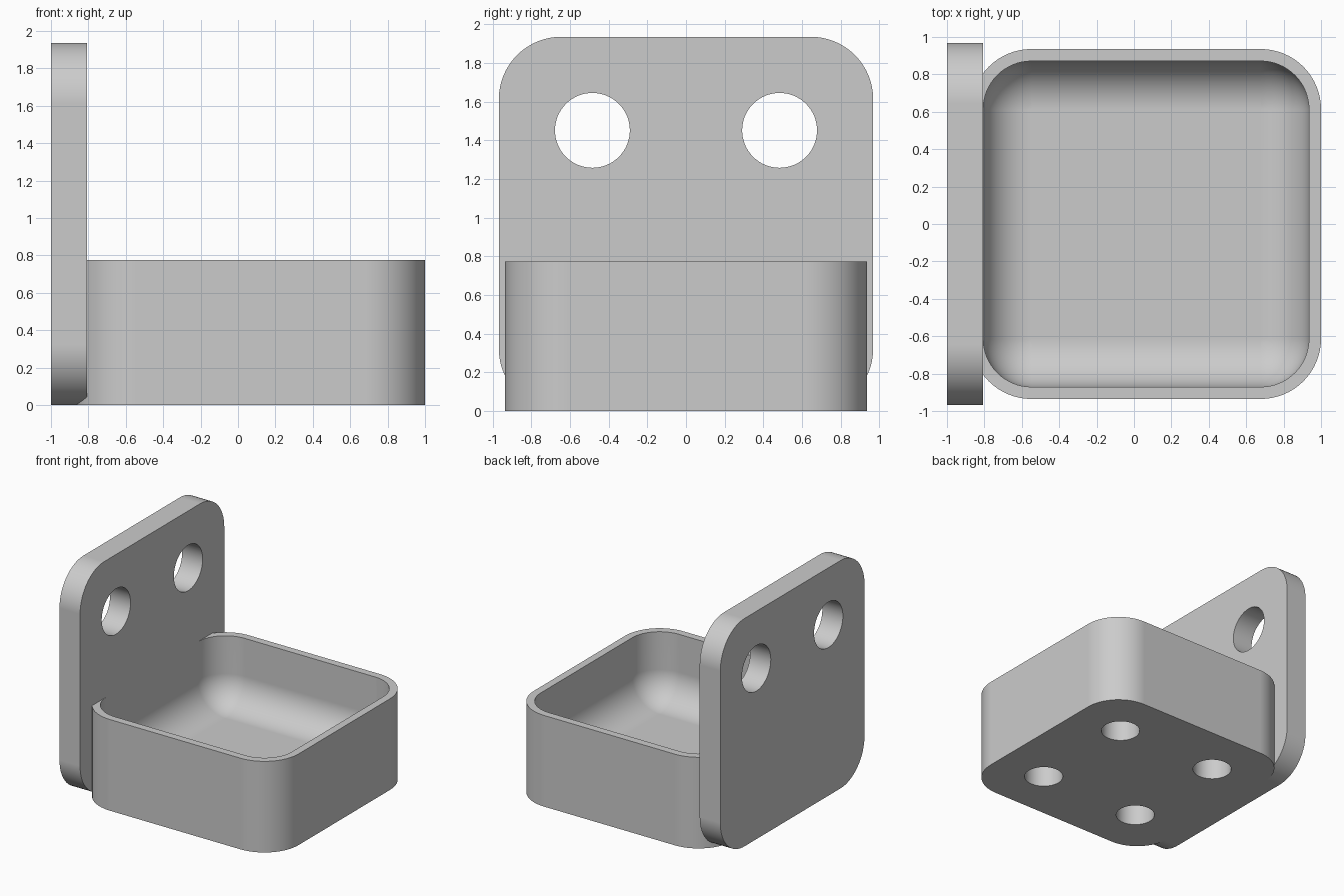
import bpy, bmesh, math
from mathutils import Matrix, Vector

cube = bpy.data.objects.get("Cube")
if cube:
    bpy.data.objects.remove(cube, do_unlink=True)

U = 2 / 31            # design unit: the whole model is 31 units long
SEG = 16              # segments per rounded corner

grey = bpy.data.materials.new("plain_grey")
grey.use_nodes = True
grey.diffuse_color = (0.6, 0.6, 0.6, 1)
grey.node_tree.nodes["Principled BSDF"].inputs["Base Color"].default_value = grey.diffuse_color


def rounded_ring(core_x, core_y, radius, z):
    """Outline of a rounded rectangle: corner centres at +-core, given radius."""
    points = []
    for quarter, (sx, sy) in enumerate([(1, 1), (-1, 1), (-1, -1), (1, -1)]):
        for i in range(SEG + 1):
            a = math.pi / 2 * (quarter + i / SEG)
            points.append(Vector((sx * core_x + radius * math.cos(a),
                                  sy * core_y + radius * math.sin(a), z)))
    return points


def loft(name, rings, matrix):
    """Solid skinned through a stack of equal rings and capped at both ends."""
    bm = bmesh.new()
    rows = [[bm.verts.new(p) for p in ring] for ring in rings]
    n = len(rows[0])
    for low, high in zip(rows, rows[1:]):
        for i in range(n):
            j = (i + 1) % n
            bm.faces.new((low[i], low[j], high[j], high[i]))
    bm.faces.new(rows[0][::-1])
    bm.faces.new(rows[-1])
    bmesh.ops.remove_doubles(bm, verts=bm.verts, dist=1e-5)
    bmesh.ops.transform(bm, matrix=matrix, verts=bm.verts)
    bmesh.ops.recalc_face_normals(bm, faces=bm.faces)
    mesh = bpy.data.meshes.new(name)
    bm.to_mesh(mesh)
    bm.free()
    mesh.materials.append(grey)
    obj = bpy.data.objects.new(name, mesh)
    bpy.context.collection.objects.link(obj)
    return obj


def drill(name, radius, length, location, axis="Z"):
    """Cylinder used as a hole cutter."""
    turn = (0, math.pi / 2, 0) if axis == "X" else (0, 0, 0)
    bpy.ops.mesh.primitive_cylinder_add(vertices=64, radius=radius, depth=length,
                                        location=location, rotation=turn)
    obj = bpy.context.object
    obj.name = name
    obj.data.materials.append(grey)
    return obj


def cut(target, cutters):
    """Subtract the cutters, discard them, and shade the result."""
    bpy.ops.object.select_all(action="DESELECT")
    bpy.context.view_layer.objects.active = target
    target.select_set(True)
    for cutter in cutters:
        cutter.hide_render = True
        mod = target.modifiers.new("cut", "BOOLEAN")
        mod.operation = "DIFFERENCE"
        mod.solver = "EXACT"
        mod.object = cutter
        bpy.ops.object.modifier_apply(modifier=mod.name)
    for cutter in cutters:
        bpy.data.objects.remove(cutter, do_unlink=True)
    bpy.ops.object.shade_smooth_by_angle(angle=math.radians(30))
    # Keep the large flat faces evenly shaded up to the rounded corners
    target.modifiers.new("even_shading", "WEIGHTED_NORMAL").keep_sharp = True


# Back plate: rounded square standing on edge, facing +x
plate_core, corner, thick = 10 * U, 5 * U, 3 * U
stand_up = Matrix.Translation((-1, 0, 15 * U)) @ Matrix.Rotation(math.pi / 2, 4, "Y")
back_plate = loft("back_plate",
                  [rounded_ring(plate_core, plate_core, corner, z) for z in (0, thick)],
                  stand_up)

# Two mounting holes through the plate
cut(back_plate, [drill("plate_hole", 3 * U, 6 * U,
                       (-1 + thick / 2, side * 7.5 * U, 22.5 * U), "X")
                 for side in (-1, 1)])

# Tray: open rounded box whose rear wall is buried in the plate
height, floor, wall = 12 * U, 3 * U, U
core = 9.5 * U
place = Matrix.Translation((1 - 14.5 * U, 0, 0))
tray = loft("tray", [rounded_ring(core, core, corner, z) for z in (0, height)], place)

# Cavity with a full fillet between walls and floor
inner = corner - wall
rings = []
for i in range(SEG + 1):
    a = math.pi / 2 * i / SEG
    rings.append(rounded_ring(core, core, inner * math.sin(a),
                              floor + inner * (1 - math.cos(a))))
rings.append(rounded_ring(core, core, inner, height + U))
cavity = loft("tray_cavity", rings, place)

# Four blind sockets in the underside, stopping just short of the floor
socket_depth = 2.8 * U
sockets = [drill("base_socket", 2.4 * U, 2 * socket_depth,
                 (1 - 14.5 * U + sx * 7.5 * U, sy * 7.5 * U, 0))
           for sx in (-1, 1) for sy in (-1, 1)]
cut(tray, [cavity] + sockets)
